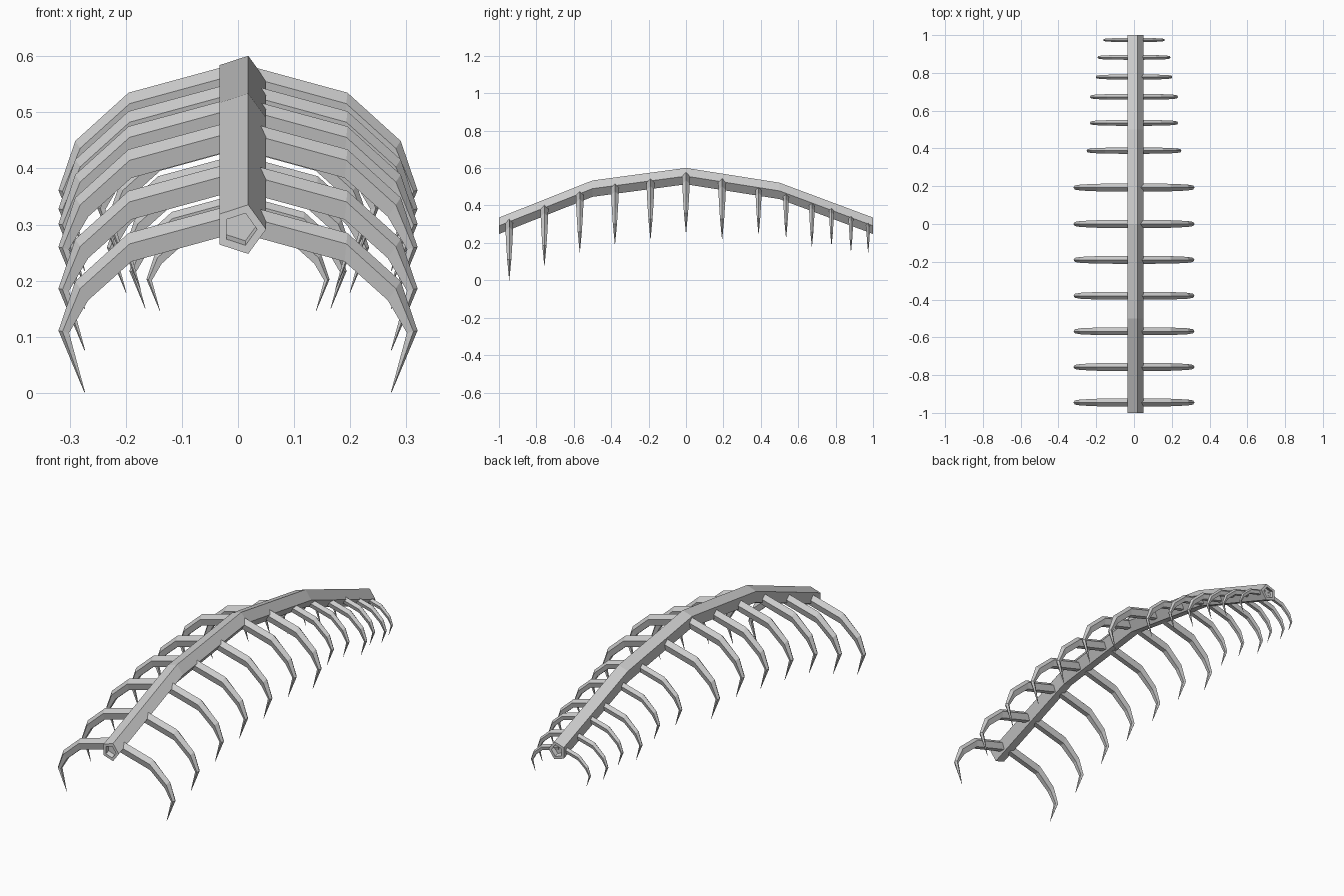
import bpy
from math import sin, cos, tau

if "Cube" in bpy.data.objects:
    bpy.data.objects.remove(bpy.data.objects["Cube"])


def make_object(name, verts, faces):
    mesh = bpy.data.meshes.new(name)
    mesh.from_pydata(verts, [], faces)
    mesh.update()
    obj = bpy.data.objects.new(name, mesh)
    bpy.context.collection.objects.link(obj)
    return obj


def skin(rings):
    """Join five-sided rings into a capped tube; returns verts and faces."""
    verts = [v for r in rings for v in r]
    faces = []
    for k in range(len(rings) - 1):
        for i in range(5):
            j = (i + 1) % 5
            faces.append((k * 5 + i, k * 5 + j, k * 5 + 5 + j, k * 5 + 5 + i))
    last = (len(rings) - 1) * 5
    faces.append(tuple(range(4, -1, -1)))
    faces.append(tuple(range(last, last + 5)))
    return verts, faces


def recalc(obj):
    import bmesh
    bm = bmesh.new()
    bm.from_mesh(obj.data)
    bmesh.ops.remove_doubles(bm, verts=bm.verts, dist=1e-5)
    bmesh.ops.recalc_face_normals(bm, faces=bm.faces)
    bm.to_mesh(obj.data)
    bm.free()


# Spine: arched pentagonal beam with a shallow recess in each end
def spine_ring(y, z, r):
    return [(0.004 + r * cos(tau * i / 5), y, z + r * sin(tau * i / 5)) for i in range(5)]


R, r = 0.046, 0.030
spine = make_object("spine", *skin([
    spine_ring(-0.98, 0.2995, r), spine_ring(-1, 0.2915, r),
    spine_ring(-1, 0.2915, R), spine_ring(-0.5, 0.49, R), spine_ring(0, 0.557, R),
    spine_ring(0.5, 0.478, R), spine_ring(1, 0.2915, R),
    spine_ring(1, 0.2915, r), spine_ring(0.98, 0.299, r)]))
recalc(spine)

# Rib stations: outer ridge (x, z), inner edge (x, z), half thickness in y
STATIONS = [((0.015, 0.334), (0.015, 0.282), 0.021),
            ((0.195, 0.285), (0.190, 0.234), 0.020),
            ((0.290, 0.199), (0.267, 0.165), 0.016),
            ((0.320, 0.111), (0.301, 0.107), 0.011),
            ((0.2735, 0.0), (0.2725, 0.001), 0.0005)]


def rib_ring(outer, inner, half, y, s, z0, side):
    ring = []
    for t, w in ((0, 0), (0.382, 1), (1, 0.62), (1, -0.62), (0.382, -1)):
        x = outer[0] + (inner[0] - outer[0]) * t
        z = outer[1] + (inner[1] - outer[1]) * t
        ring.append((side * x * s, y + half * w * s, z0 + z * s))
    return ring


# Rib pairs along the spine: y, scale, height of the tip
RIBS = [(-0.945, 1, 0), (-0.757, 1, 0.075), (-0.568, 1, 0.149), (-0.38, 1, 0.19),
        (-0.19, 1, 0.217), (0, 1, 0.25), (0.193, 1, 0.217), (0.388, 0.785, 0.243),
        (0.535, 0.73, 0.225), (0.673, 0.73, 0.178), (0.778, 0.635, 0.183),
        (0.882, 0.605, 0.15), (0.974, 0.51, 0.146)]
for n, (y, s, z0) in enumerate(RIBS, 1):
    for side, label in ((-1, "left"), (1, "right")):
        rings = [rib_ring(o, i, h, y, s, z0, side) for o, i, h in STATIONS]
        recalc(make_object(f"rib_{label}_{n:02d}", *skin(rings)))
